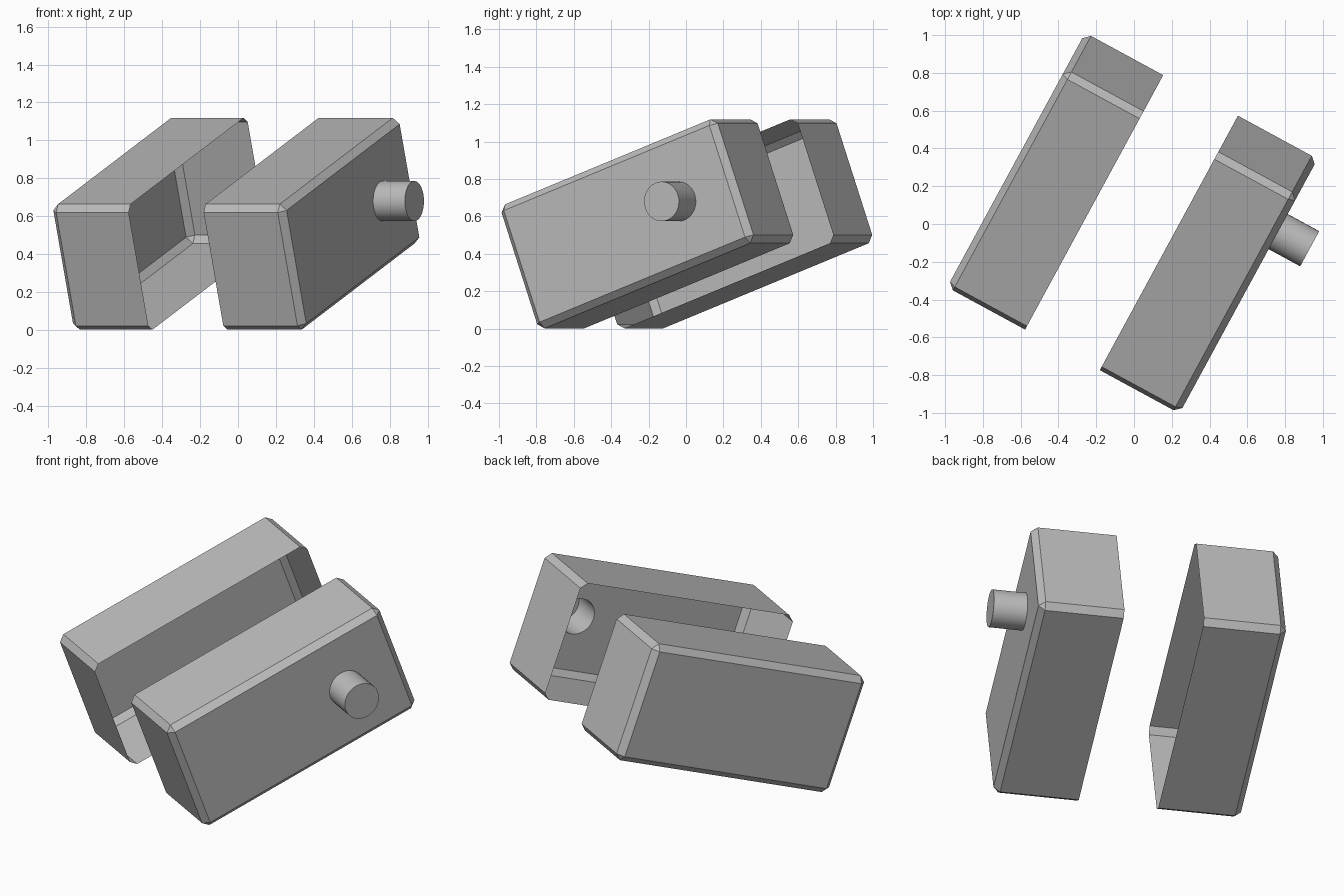
import bpy
import bmesh
from math import radians
from mathutils import Matrix, Vector

cube = bpy.data.objects.get("Cube")
if cube:
    bpy.data.objects.remove(cube, do_unlink=True)

# Shared dimensions, in the tilted frame: x across, y along, z through the height
LENGTH, HEIGHT, CHAMFER = 1.4, 0.705, 0.035
PEG_RADIUS, PEG_TIP, PEG_ALONG = 0.106, 0.88, 0.35
SEGMENTS = 32
TILT = (Matrix.Translation((0, 0, 0.56))
        @ Matrix.Rotation(radians(-28.5), 4, "Z")
        @ Matrix.Rotation(radians(20), 4, "X"))

grey = bpy.data.materials.new("plain grey")
grey.use_nodes = True
colour = (0.5, 0.5, 0.5, 1)
grey.diffuse_color = colour
grey.node_tree.nodes["Principled BSDF"].inputs["Base Color"].default_value = colour


def add_object(name, bm):
    mesh = bpy.data.meshes.new(name)
    bm.to_mesh(mesh)
    bm.free()
    mesh.materials.append(grey)
    obj = bpy.data.objects.new(name, mesh)
    obj.matrix_world = TILT
    bpy.context.collection.objects.link(obj)
    return obj


def peg_frame(x):
    return Matrix.Translation((x, PEG_ALONG, 0)) @ Matrix.Rotation(radians(90), 4, "Y")


def half_shell(name, mouth, outer, hole=False):
    """Thin chamfered box, cut open at the mouth plane."""
    side = 1 if outer > mouth else -1
    width = 2 * abs(outer - mouth)
    bm = bmesh.new()
    bmesh.ops.create_cube(bm, size=1)
    bmesh.ops.scale(bm, vec=(width, LENGTH, HEIGHT), verts=bm.verts)
    bmesh.ops.translate(bm, vec=(mouth, 0, 0), verts=bm.verts)
    bmesh.ops.bevel(bm, geom=bm.edges[:], offset=CHAMFER, segments=1,
                    profile=0.5, affect="EDGES")
    bmesh.ops.bisect_plane(bm, geom=bm.verts[:] + bm.edges[:] + bm.faces[:],
                           plane_co=(mouth, 0, 0), plane_no=(-side, 0, 0),
                           clear_outer=True)
    if hole:
        # Refill the outer wall around a round opening
        wall = max(bm.faces, key=lambda f: f.calc_center_median().x * side)
        rim = list(wall.edges)
        bmesh.ops.delete(bm, geom=[wall], context="FACES_ONLY")
        ring = bmesh.ops.create_circle(bm, cap_ends=False, segments=SEGMENTS,
                                       radius=PEG_RADIUS, matrix=peg_frame(outer))
        rim += list({e for v in ring["verts"] for e in v.link_edges})
        bmesh.ops.triangle_fill(bm, edges=rim, use_beauty=True,
                                normal=Vector((side, 0, 0)))
    return add_object(name, bm)


half_shell("left_half_shell", 0.21, 0.69, hole=True)
half_shell("right_half_shell", -0.24, -0.71)

# Hollow peg, closed at the tip and open into the shell
bm = bmesh.new()
bmesh.ops.create_cone(bm, cap_ends=True, segments=SEGMENTS, radius1=PEG_RADIUS,
                      radius2=PEG_RADIUS, depth=PEG_TIP - 0.69,
                      matrix=peg_frame((PEG_TIP + 0.69) / 2))
base = min(bm.faces, key=lambda f: f.calc_center_median().x)
bmesh.ops.delete(bm, geom=[base], context="FACES_ONLY")
for face in bm.faces:
    face.smooth = len(face.verts) == 4
add_object("peg", bm)
